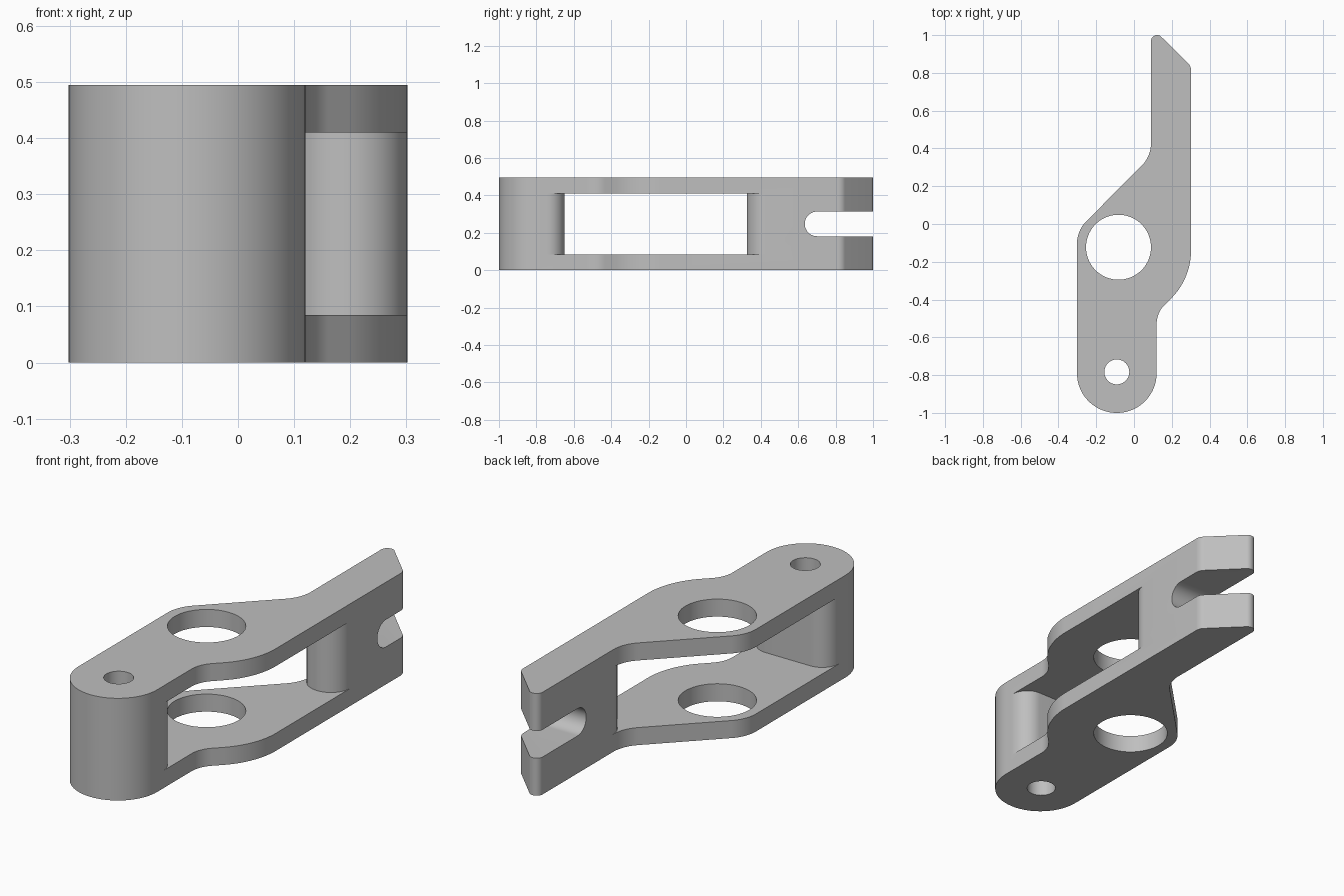
import bpy, bmesh, math
from mathutils import Vector

cube = bpy.data.objects.get("Cube")
if cube:
    bpy.data.objects.remove(cube)

H = 0.495          # overall height
L, R = -0.302, 0.302
LUG_R, STEM_L = 0.12, 0.09


def rounded(corners, steps=12):
    """Closed outline from (x, y, radius) corners, each one filleted."""
    pts = []
    n = len(corners)
    for i, (x, y, r) in enumerate(corners):
        p = Vector((x, y))
        if not r:
            pts.append(p)
            continue
        a = (Vector(corners[i - 1][:2]) - p).normalized()
        b = (Vector(corners[(i + 1) % n][:2]) - p).normalized()
        half = a.angle(b) / 2
        centre = p + (a + b).normalized() * (r / math.sin(half))
        t = r / math.tan(half)
        start, end = p + a * t - centre, p + b * t - centre
        sweep = start.angle_signed(end)
        for k in range(steps + 1):
            ang = -sweep * k / steps
            c, s = math.cos(ang), math.sin(ang)
            pts.append(centre + Vector((start.x * c - start.y * s,
                                        start.x * s + start.y * c)))
    return pts


def circle(x, y, r, n=48):
    return [Vector((x + r * math.cos(math.tau * k / n),
                    y + r * math.sin(math.tau * k / n))) for k in range(n)]


def prism(name, outline, lo, hi, along_x=False):
    """Extrude an outline along z, or along x when it lies in the yz plane."""
    def place(p, d):
        return (d, p.x, p.y) if along_x else (p.x, p.y, d)
    bm = bmesh.new()
    face = bm.faces.new([bm.verts.new(place(p, lo)) for p in outline])
    ext = bmesh.ops.extrude_face_region(bm, geom=[face])
    step = Vector(place(Vector((0, 0)), hi - lo))
    bmesh.ops.translate(bm, vec=step,
                        verts=[g for g in ext["geom"] if isinstance(g, bmesh.types.BMVert)])
    bmesh.ops.remove_doubles(bm, verts=bm.verts, dist=0.0005)
    bmesh.ops.recalc_face_normals(bm, faces=bm.faces)
    mesh = bpy.data.meshes.new(name)
    bm.to_mesh(mesh)
    bm.free()
    obj = bpy.data.objects.new(name, mesh)
    bpy.context.collection.objects.link(obj)
    return obj


# Lever body outline: pointed arm, wide middle, round lug
body = prism("lever_body", rounded([
    (STEM_L, 1.045, 0.032), (STEM_L, 0.358, 0.17), (L, -0.035, 0.17),
    (L, -1, 0.2105), (LUG_R, -1, 0.2105),
    (LUG_R, -0.47, 0.14), (R, -0.29, 0.36), (R, 0.835, 0.05)], 20), 0, H)

# Side window with rounded block ends
window = prism("window_cutter", rounded([
    (-0.7, -0.74, 0), (L, -0.74, 0), (L, -0.65, 0.09),
    (LUG_R, -0.65, 0.09), (LUG_R, -0.74, 0), (0.7, -0.74, 0),
    (0.7, 0.43, 0), (R, 0.43, 0), (R, 0.325, 0.105),
    (STEM_L, 0.325, 0.105), (STEM_L, 0.43, 0), (-0.7, 0.43, 0)]), 0.085, 0.41)

# Fork slot in the arm tip
mid = H / 2
slot = prism("slot_cutter", rounded([
    (0.635, mid - 0.066, 0.0659), (1.2, mid - 0.066, 0),
    (1.2, mid + 0.066, 0), (0.635, mid + 0.066, 0.0659)]), -0.5, 0.5, True)

# Pivot and pin holes
pivot = prism("pivot_hole_cutter", circle(-0.082, -0.123, 0.172, 64), -0.2, 0.7)
pin = prism("pin_hole_cutter", circle(-0.091, -0.783, 0.066), -0.2, 0.7)

for cutter in (window, slot, pivot, pin):
    mod = body.modifiers.new(cutter.name, "BOOLEAN")
    mod.operation = "DIFFERENCE"
    mod.solver = "EXACT"
    mod.object = cutter

# Apply the cuts and drop the cutters
bpy.context.view_layer.update()
evaluated = body.evaluated_get(bpy.context.evaluated_depsgraph_get())
final = bpy.data.meshes.new_from_object(evaluated)
body.modifiers.clear()
body.data = final
for cutter in (window, slot, pivot, pin):
    bpy.data.objects.remove(cutter)

# Grey metal
grey = bpy.data.materials.new("grey_metal")
grey.use_nodes = True
colour = (0.52, 0.52, 0.52, 1)
grey.diffuse_color = colour
grey.node_tree.nodes["Principled BSDF"].inputs["Base Color"].default_value = colour
final.materials.clear()
final.materials.append(grey)

bpy.ops.object.select_all(action="DESELECT")
body.select_set(True)
bpy.context.view_layer.objects.active = body
bpy.ops.object.shade_smooth_by_angle(angle=math.radians(30))
